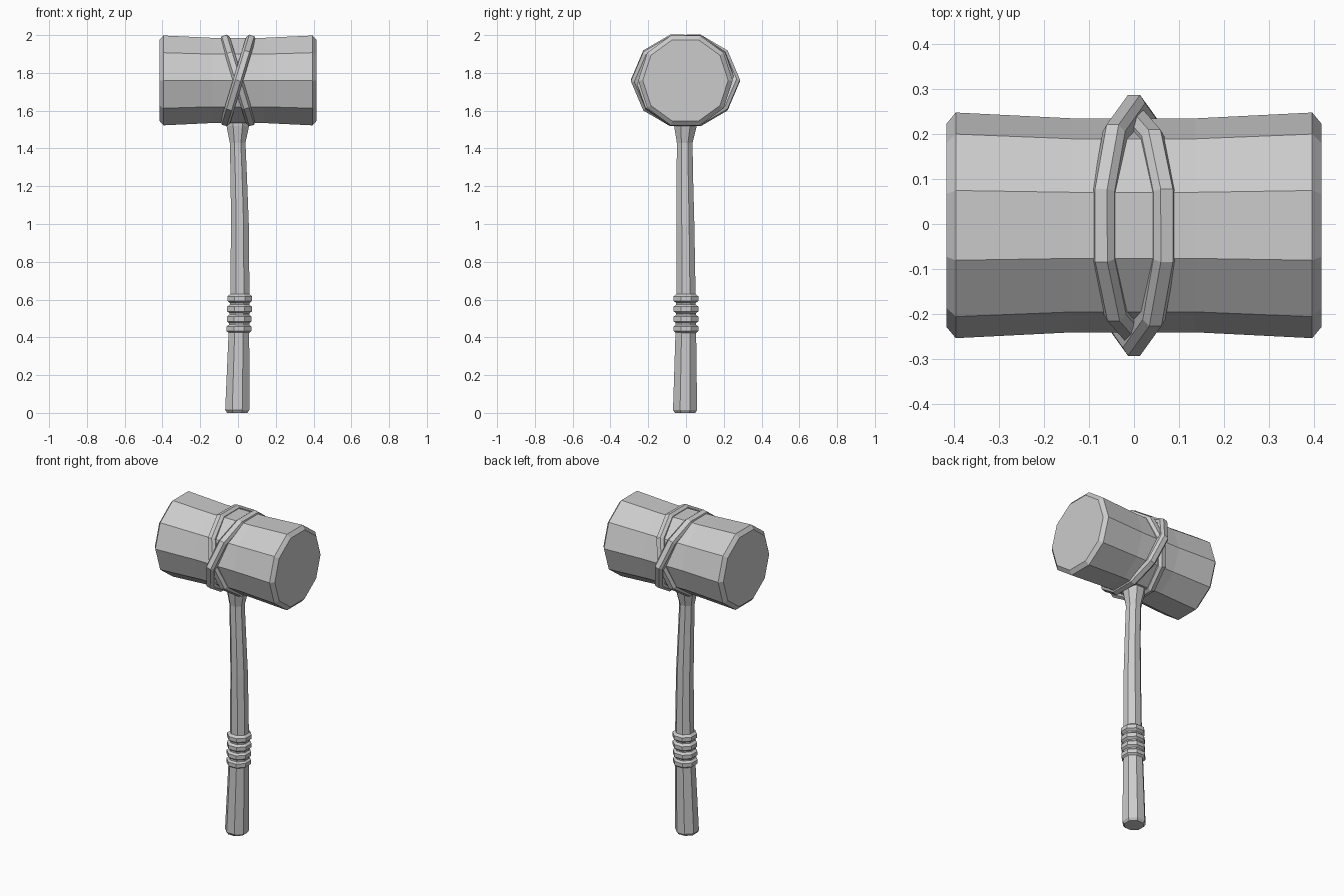
import bpy
from math import sin, cos, pi, radians
from mathutils import Vector

if "Cube" in bpy.data.objects:
    bpy.data.objects.remove(bpy.data.objects["Cube"])


def make_object(name, verts, faces):
    mesh = bpy.data.meshes.new(name)
    mesh.from_pydata(verts, [], faces)
    mesh.update()
    obj = bpy.data.objects.new(name, mesh)
    bpy.context.collection.objects.link(obj)
    return obj


def bridge(rings, closed=False):
    """Skin a list of equal-sized loops; cap the ends unless closed."""
    n, m = len(rings[0]), len(rings)
    verts = [p for ring in rings for p in ring]
    faces = []
    for i in range(m if closed else m - 1):
        j = (i + 1) % m
        for k in range(n):
            l = (k + 1) % n
            faces.append((i * n + k, i * n + l, j * n + l, j * n + k))
    if not closed:
        faces.append(tuple(reversed(range(n))))
        faces.append(tuple((m - 1) * n + k for k in range(n)))
    return verts, faces


def level_ring(x, y, z, r, sides=8):
    return [Vector((x + r * cos(2 * pi * (k + 0.5) / sides),
                    y + r * sin(2 * pi * (k + 0.5) / sides), z)) for k in range(sides)]


HEAD_Z, HEAD_Y = 1.76, -0.003

# Ten-sided head, slightly waisted with chamfered ends
stations = [(-0.415, 0.226), (-0.395, 0.25), (-0.135, 0.237),
            (0.135, 0.237), (0.395, 0.25), (0.415, 0.226)]
head_rings = [[Vector((x, HEAD_Y + r * cos(k * pi / 5), HEAD_Z + r * sin(k * pi / 5)))
               for k in range(10)] for x, r in stations]
make_object("head", *bridge(head_rings))

# Gently bowed handle: x, y, z, radius
path = [(-0.004, -0.005, 0.0, 0.058), (-0.004, -0.005, 0.015, 0.069),
        (0.005, -0.001, 0.43, 0.059), (0.010, 0.0, 0.62, 0.055),
        (0.010, -0.003, 1.0, 0.051), (0.004, -0.006, 1.25, 0.047),
        (-0.002, -0.007, 1.43, 0.045), (-0.001, -0.003, 1.52, 0.065),
        (-0.001, -0.003, 1.58, 0.065)]
make_object("handle", *bridge([level_ring(*p) for p in path]))

# Four grip bands
for i, z in enumerate((0.445, 0.497, 0.55, 0.605)):
    x = 0.005 + 0.0015 * i
    rings = [level_ring(x, 0, z + dz, r) for dz, r in
             ((-0.024, 0.055), (-0.012, 0.071), (0.012, 0.071), (0.024, 0.055))]
    make_object(f"grip_band_{i + 1}", *bridge(rings))

# Two crossed straps; each passes over the other on one side
section = [(-0.026, -0.03), (0.026, -0.03), (0.026, 0.0), (0.014, 0.018), (-0.014, 0.018), (-0.026, 0.0)]
for name, side in (("strap_left", -1), ("strap_right", 1)):
    tilt = radians(17) * side
    up, across = Vector((sin(tilt), 0, cos(tilt))), Vector((cos(tilt), 0, -sin(tilt)))
    rings = []
    for k in range(10):
        c, s = cos(k * pi / 5), sin(k * pi / 5)
        over = c * side < 0
        lift = (0.028 if over else 0.003) * abs(c) ** 3
        ring = []
        for w, h in section:
            r = 0.243 + h + lift
            ring.append(Vector((0, HEAD_Y + r * c, HEAD_Z)) + up * (r * s) + across * w)
        rings.append(ring)
    make_object(name, *bridge(rings, closed=True))
